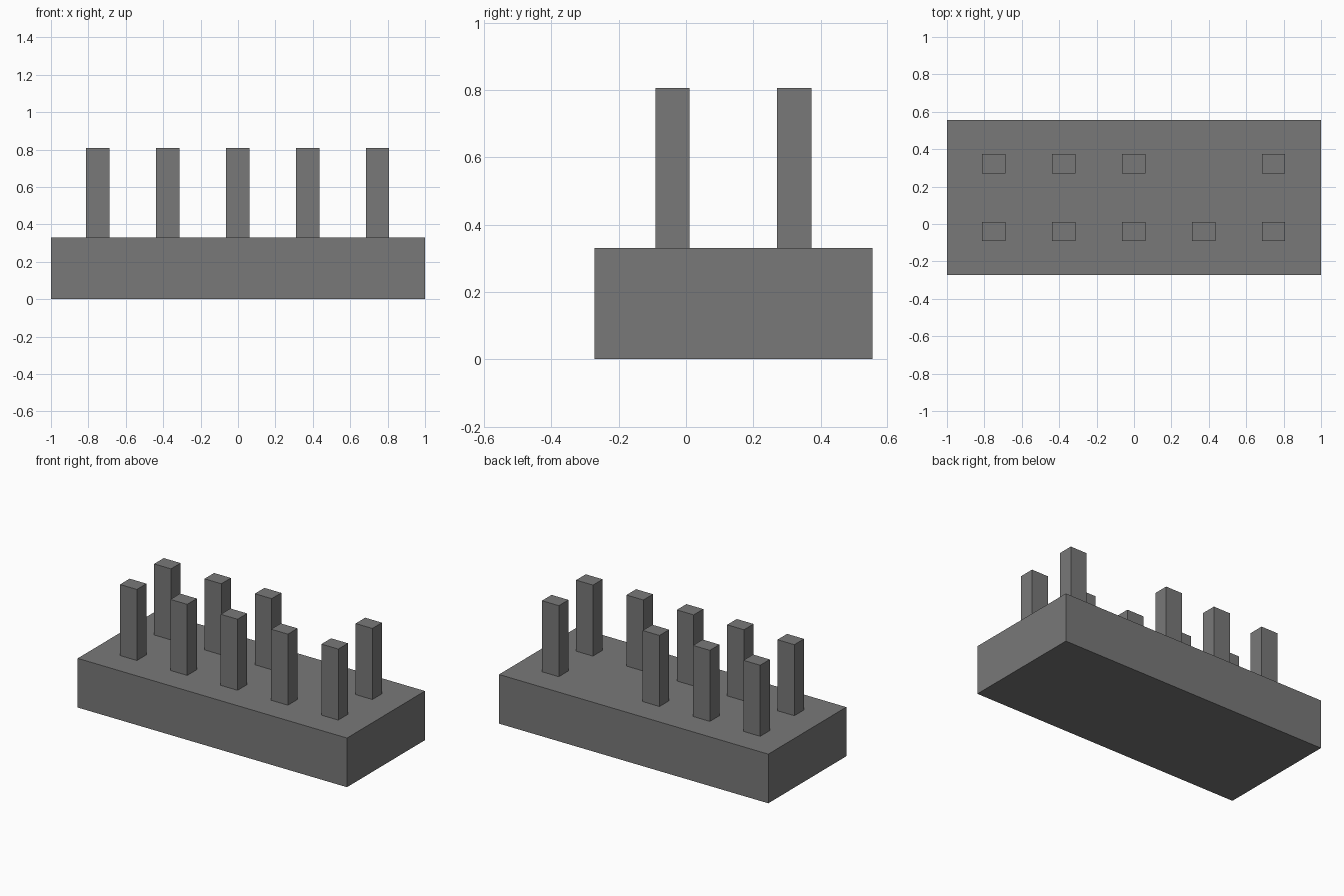
import bpy

if "Cube" in bpy.data.objects:
    bpy.data.objects.remove(bpy.data.objects["Cube"])

dark = bpy.data.materials.new("dark_plastic")
dark.diffuse_color = (0.19, 0.19, 0.19, 1)
dark.use_nodes = True
dark.node_tree.nodes["Principled BSDF"].inputs["Base Color"].default_value = dark.diffuse_color


def box(name, x, y, z):
    """Box from (min, max) ranges on each axis."""
    spans = (x, y, z)
    bpy.ops.mesh.primitive_cube_add(size=1, location=[(a + b) / 2 for a, b in spans])
    obj = bpy.context.object
    obj.name = name
    obj.scale = [b - a for a, b in spans]
    bpy.ops.object.transform_apply(location=False, rotation=False, scale=True)
    obj.data.materials.append(dark)
    return obj


# Connector housing
TOP = 0.33
box("header_base", (-1, 1), (-0.272, 0.555), (0, TOP))

# Two rows of five pins, with one back pin left out as the key
PITCH = 0.374
for row, y in (("front", -0.04), ("back", 0.322)):
    for i in range(5):
        if row == "back" and i == 3:
            continue
        x = (i - 2) * PITCH - 0.002
        box(f"{row}_pin_{i + 1}", (x - 0.0625, x + 0.0625), (y - 0.051, y + 0.051), (TOP, 0.807))
